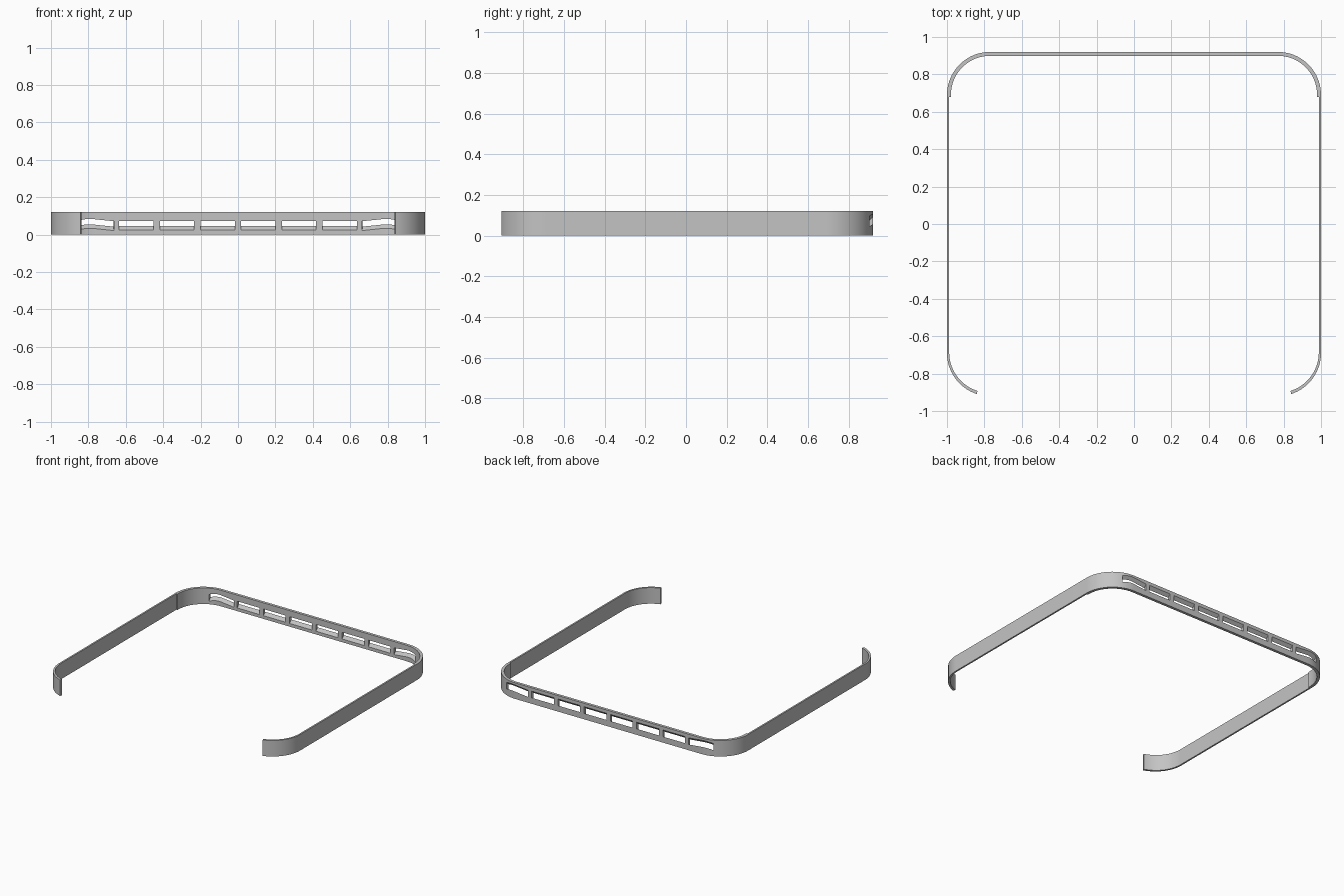
import bpy, bmesh
from math import cos, sin, radians
from mathutils import Matrix, Vector

cube = bpy.data.objects.get("Cube")
if cube:
    bpy.data.objects.remove(cube)

HEIGHT = 0.12
RADIUS = 0.23
CX, CY_BACK, CY_FRONT = 0.77, 0.69, -0.69
THICK, THIN, TIP = 0.021, 0.012, 0.017
STEPS = 20

grey = bpy.data.materials.new("satin grey")
grey.use_nodes = True
grey.diffuse_color = (0.55, 0.55, 0.55, 1)
grey.node_tree.nodes["Principled BSDF"].inputs["Base Color"].default_value = (0.55, 0.55, 0.55, 1)


def make_object(name, bm):
    bmesh.ops.recalc_face_normals(bm, faces=bm.faces)
    mesh = bpy.data.meshes.new(name)
    bm.to_mesh(mesh)
    bm.free()
    obj = bpy.data.objects.new(name, mesh)
    bpy.context.collection.objects.link(obj)
    return obj


def arc(cy, start, end, r0, r1):
    """Points round a corner, the radius easing from r0 to r1."""
    points = []
    for i in range(STEPS + 1):
        t = i / STEPS
        a = radians(start + (end - start) * t)
        r = r0 + (r1 - r0) * t
        points.append((CX + r * cos(a), cy + r * sin(a)))
    return points


# Left half of the band outline: outer edge back to tip, inner edge returning
R = RADIUS
outer = arc(CY_BACK, 90, 0, R, R) + arc(CY_FRONT, 0, -72, R, R)
inner = arc(CY_BACK, 90, 0, R - THICK, R - THICK)
inner += [(1 - THICK, 0.68), (1 - THIN, 0.68)]
inner += arc(CY_FRONT, 0, -72, R - THIN, R - TIP)

left_loop = outer + inner[::-1]
right_loop = [(-x, y) for x, y in left_loop[::-1]]
bm = bmesh.new()
face = bm.faces.new([bm.verts.new((x, y, 0)) for x, y in left_loop + right_loop])
walls = bmesh.ops.extrude_face_region(bm, geom=[face])["geom"]
bmesh.ops.translate(bm, vec=(0, 0, HEIGHT),
                    verts=[v for v in walls if isinstance(v, bmesh.types.BMVert)])
frame = make_object("bumper_band", bm)
frame.data.materials.append(grey)

# Row of slots through the back wall, rising outwards
bm = bmesh.new()
for i in range(8):
    x = (i - 3.5) * 0.2175
    end_slot = i in (0, 7)
    turn = 0 if not end_slot else radians(-6 if x > 0 else 6)
    made = bmesh.ops.create_cube(bm, size=1)["verts"]
    for v in made:
        depth = v.co.y * 0.1
        local = Vector((v.co.x * (0.194 if end_slot else 0.184), depth,
                        0.06 + v.co.z * 0.05 + depth))
        v.co = (Matrix.Translation((x, 0.902 if end_slot else 0.91, 0))
                @ Matrix.Rotation(turn, 4, "Z") @ local)
cutter = make_object("slot_cutter", bm)
cutter.hide_render = True

cut = frame.modifiers.new("slots", "BOOLEAN")
cut.operation = "DIFFERENCE"
cut.solver = "EXACT"
cut.object = cutter

bpy.ops.object.select_all(action="DESELECT")
frame.select_set(True)
bpy.context.view_layer.objects.active = frame
bpy.ops.object.modifier_apply(modifier=cut.name)
bpy.data.objects.remove(cutter)
bpy.ops.object.shade_smooth_by_angle(angle=radians(30))
